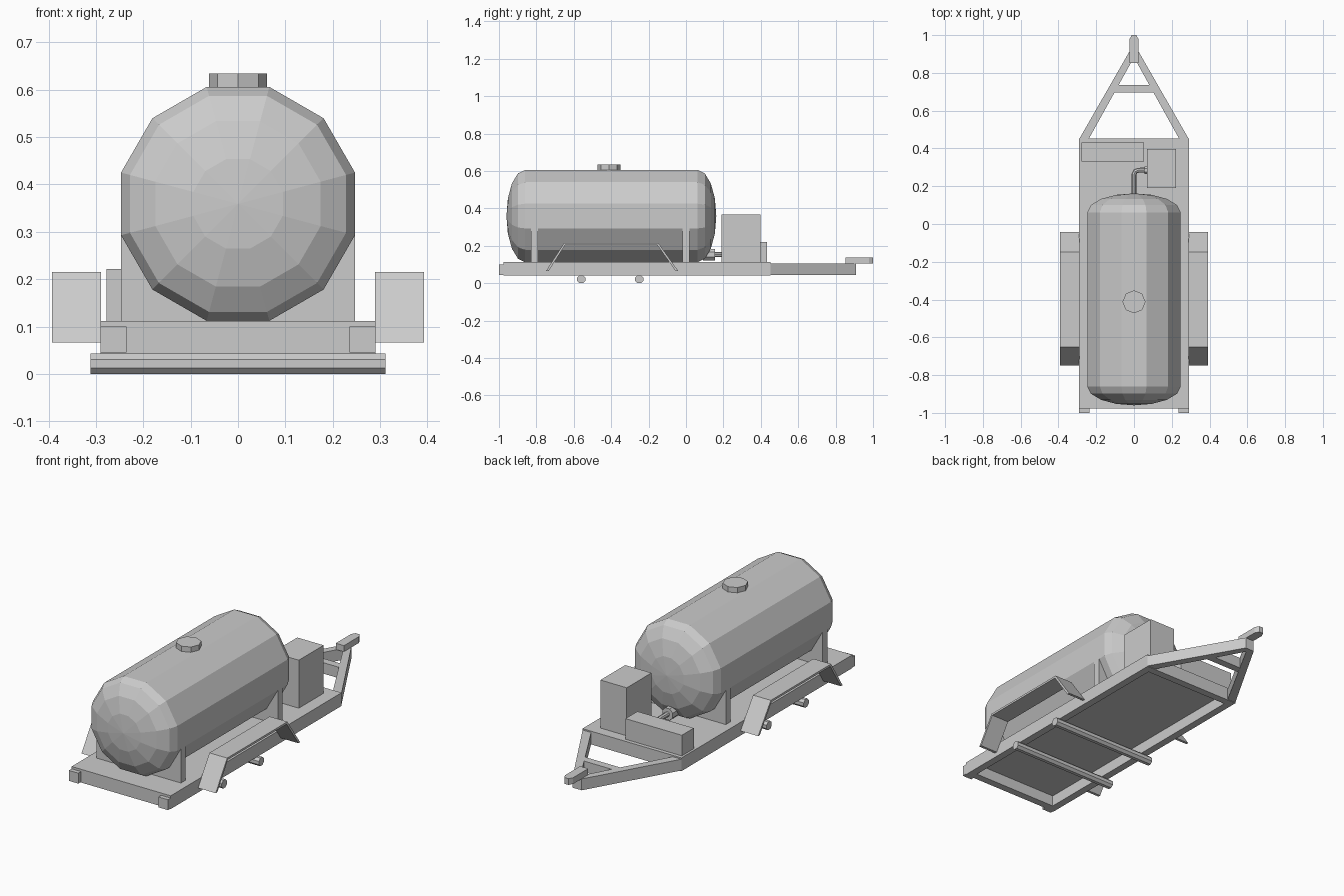
import bpy, bmesh
from math import pi, cos, sin, radians
from mathutils import Matrix, Vector

if "Cube" in bpy.data.objects:
    bpy.data.objects.remove(bpy.data.objects["Cube"])


def finish(name, bm):
    bmesh.ops.recalc_face_normals(bm, faces=bm.faces)
    me = bpy.data.meshes.new(name)
    bm.to_mesh(me)
    bm.free()
    ob = bpy.data.objects.new(name, me)
    bpy.context.collection.objects.link(ob)
    return ob


def box(name, x, y, z):
    """Box from (min, max) ranges."""
    return prism(name, [(x[0], y[0]), (x[1], y[0]), (x[1], y[1]), (x[0], y[1])], *z)


def prism(name, pts, a, b, axis='Z'):
    """Extrude an outline: (x, y) along Z, or (y, z) along X."""
    bm = bmesh.new()
    place = (lambda p, t: (p[0], p[1], t)) if axis == 'Z' else (lambda p, t: (t, p[0], p[1]))
    lo = [bm.verts.new(place(p, a)) for p in pts]
    hi = [bm.verts.new(place(p, b)) for p in pts]
    bm.faces.new(lo)
    bm.faces.new(hi)
    n = len(pts)
    for i in range(n):
        j = (i + 1) % n
        bm.faces.new((lo[i], lo[j], hi[j], hi[i]))
    return finish(name, bm)


def cyl(name, p, q, r, sides, turn=0.0):
    """Cylinder between two points."""
    p, q = Vector(p), Vector(q)
    d = q - p
    m = (Matrix.Translation((p + q) / 2) @ d.to_track_quat('Z', 'Y').to_matrix().to_4x4()
         @ Matrix.Rotation(turn, 4, 'Z'))
    bm = bmesh.new()
    bmesh.ops.create_cone(bm, cap_ends=True, segments=sides, radius1=r, radius2=r,
                          depth=d.length, matrix=m)
    return finish(name, bm)


# Tank: twelve-sided barrel with elliptical domes, lathed about the y direction
R, ZC, DOME, Y0, Y1, N = 0.247, 0.359, 0.1, -0.86, 0.062, 12
steps = [radians(22.5 * k) for k in range(4)]
profile = [(Y0 - DOME * sin(a), R * cos(a)) for a in reversed(steps)]
profile += [(Y1 + DOME * sin(a), R * cos(a)) for a in steps]
bm = bmesh.new()
rings = []
for y, r in profile:
    rc = r / cos(pi / N)
    rings.append([bm.verts.new((rc * cos(2 * pi * (i + .5) / N), y, ZC + rc * sin(2 * pi * (i + .5) / N)))
                  for i in range(N)])
tips = [bm.verts.new((0, Y0 - DOME, ZC)), bm.verts.new((0, Y1 + DOME, ZC))]
for i in range(N):
    j = (i + 1) % N
    for a, b in zip(rings, rings[1:]):
        bm.faces.new((a[i], a[j], b[j], b[i]))
    bm.faces.new((rings[0][i], rings[0][j], tips[0]))
    bm.faces.new((rings[-1][i], rings[-1][j], tips[1]))
finish("tank", bm)

# Filler hatch and tank saddles
cyl("hatch", (0, -0.412, 0.60), (0, -0.412, 0.634), 0.061, 8)
for label, y in (("front", -0.81), ("rear", 0.0)):
    box(label + "_saddle", (-R, R), (y - 0.02, y + 0.02), (0.105, 0.293))

# Chassis: deck plate over a perimeter frame, open below
W, F0, F1, B, T, RAIL = 0.29, -0.977, 0.452, 0.042, 0.112, 0.04
box("deck", (-W + RAIL, W - RAIL), (F0 + RAIL, F1 - RAIL), (T - 0.012, T))
box("front_rail", (-W, W), (F0, F0 + RAIL), (B, T))
box("rear_rail", (-W, W), (F1 - RAIL, F1), (B, T))

# Fender side profile (y, z): a thin bent strip
fender = [(-0.748, 0.066), (-0.652, 0.215), (-0.148, 0.215), (-0.042, 0.066),
          (-0.056, 0.066), (-0.154, 0.204), (-0.646, 0.204), (-0.734, 0.066)]
# Half of the drawbar in plan
arm = [(0.29, 0.45), (0.026, 0.91), (0.0, 0.91), (0.0, 0.882), (0.24, 0.45)]

for side, s in (("left", -1), ("right", 1)):
    prism(side + "_rail", [(s * (W - RAIL), F0 + RAIL), (s * W, F0 + RAIL),
                           (s * W, F1 - RAIL), (s * (W - RAIL), F1 - RAIL)], B, T)
    prism(side + "_fender", fender, s * 0.289, s * 0.393, 'X')
    prism(side + "_drawbar_arm", [(s * x, y) for x, y in arm], 0.045, 0.105)
    box(side + "_lamp", sorted((s * 0.235, s * 0.29)), (-1.0, F0), (0.045, 0.1))

# Drawbar crossbar and coupler
prism("drawbar_crossbar", [(-0.11, 0.695), (0.11, 0.695), (0.087, 0.735), (-0.087, 0.735)], 0.046, 0.104)
prism("coupler", [(-0.024, 0.852), (0.024, 0.852), (0.024, 0.978), (0.012, 1.0),
                  (-0.012, 1.0), (-0.024, 0.978)], 0.104, 0.137)

# Axles
for label, y in (("front", -0.56), ("rear", -0.25)):
    cyl(label + "_axle", (-0.312, y, 0.0215), (0.312, y, 0.0215), 0.0215 / cos(pi / 8), 8, pi / 8)

# Pump cabinet and tool box
box("pump_cabinet", (0.069, 0.223), (0.19, 0.397), (T, 0.366))
box("tool_box", (-0.278, 0.052), (0.332, 0.432), (T, 0.221))

# Outlet pipe with a flange at each end
PZ = 0.153
cyl("tank_flange", (0, 0.09, PZ), (0, 0.155, PZ), 0.033, 8, pi / 8)
cyl("pump_flange", (0.055, 0.285, PZ), (0.072, 0.285, PZ), 0.022, 8, pi / 8)
cu = bpy.data.curves.new("outlet_pipe", 'CURVE')
cu.dimensions = '3D'
cu.bevel_depth = 0.013
cu.bevel_resolution = 2
path = [(0, 0.12), (0, 0.262), (0.007, 0.278), (0.023, 0.285), (0.07, 0.285)]
sp = cu.splines.new('POLY')
sp.points.add(len(path) - 1)
for pt, (x, y) in zip(sp.points, path):
    pt.co = (x, y, PZ, 1)
sp.use_smooth = False
bpy.context.collection.objects.link(bpy.data.objects.new("outlet_pipe", cu))
